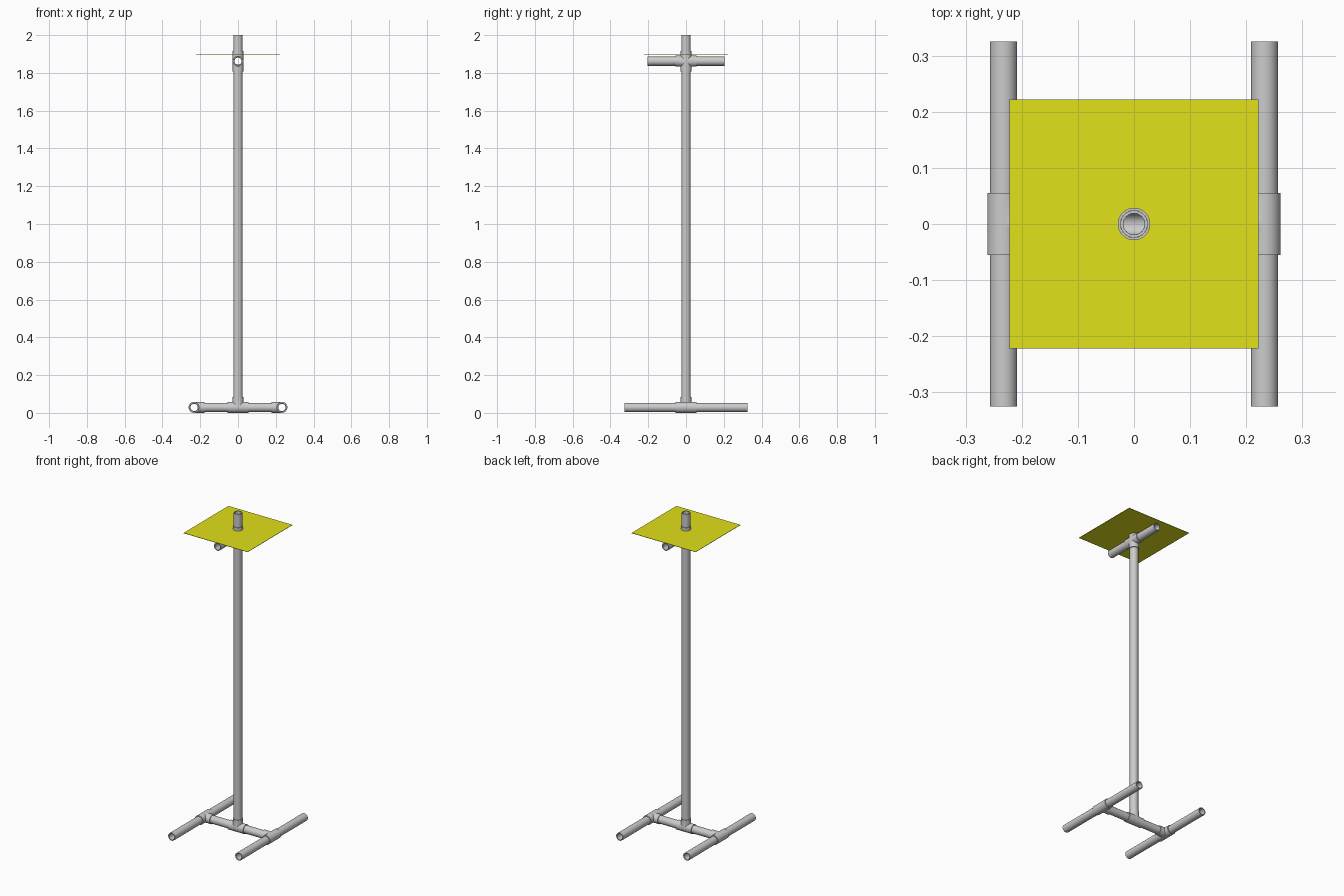
import bpy, bmesh, math
from mathutils import Vector

if "Cube" in bpy.data.objects:
    bpy.data.objects.remove(bpy.data.objects["Cube"])

SIDES = 32
PIPE_R, PIPE_IN = 0.0243, 0.019      # pipe outer / inner radius
FIT_R, FIT_L, STOP = 0.029, 0.055, 0.025   # fitting radius, arm length, pipe stop
BASE_Z, ARM_Z, LEG_X = 0.029, 1.862, 0.2325


def lathe(name, profile, origin, axis, ring=False):
    """Spin (radius, distance) points round an axis; ring closes the profile, else caps the ends."""
    turn = Vector((0, 0, 1)).rotation_difference(Vector(axis))
    bm = bmesh.new()
    loops = []
    for r, d in profile:
        loops.append([bm.verts.new(Vector(origin) + turn @ Vector(
            (r * math.cos(2 * math.pi * i / SIDES), r * math.sin(2 * math.pi * i / SIDES), d)))
            for i in range(SIDES)])
    pairs = list(zip(loops, loops[1:]))
    if ring:
        pairs.append((loops[-1], loops[0]))
    else:
        bm.faces.new(loops[0])
        bm.faces.new(loops[-1])
    for a, b in pairs:
        for i in range(SIDES):
            j = (i + 1) % SIDES
            bm.faces.new((a[i], a[j], b[j], b[i]))
    bmesh.ops.recalc_face_normals(bm, faces=bm.faces)
    mesh = bpy.data.meshes.new(name)
    bm.to_mesh(mesh)
    bm.free()
    ob = bpy.data.objects.new(name, mesh)
    bpy.context.collection.objects.link(ob)
    return ob


def smooth(ob):
    bpy.ops.object.select_all(action='DESELECT')
    ob.select_set(True)
    bpy.context.view_layer.objects.active = ob
    bpy.ops.object.shade_smooth_by_angle(angle=math.radians(30))


def boolean(ob, other, operation):
    mod = ob.modifiers.new(operation.lower(), 'BOOLEAN')
    mod.object, mod.operation, mod.solver = other, operation, 'EXACT'
    bpy.context.view_layer.objects.active = ob
    bpy.ops.object.modifier_apply(modifier=mod.name)
    bpy.data.objects.remove(other)


def pipe(name, origin, axis, start, end):
    smooth(lathe(name, [(PIPE_R, start), (PIPE_R, end), (PIPE_IN, end), (PIPE_IN, start)],
                 origin, axis, ring=True))


def fitting(name, origin, run, branches):
    """Hollow joint: a straight run plus branch sockets, with a stepped bore for the pipes."""
    body = lathe(name, [(FIT_R, -FIT_L), (FIT_R, FIT_L)], origin, run)
    for b in branches:
        boolean(body, lathe("branch", [(FIT_R - 0.0002, 0), (FIT_R - 0.0002, FIT_L)], origin, b), 'UNION')
    s, n, out = PIPE_R + 0.0001, PIPE_IN, FIT_L + 0.01
    boolean(body, lathe("bore", [(s, -out), (s, -STOP), (n, -STOP), (n, STOP), (s, STOP), (s, out)],
                        origin, run), 'DIFFERENCE')
    for b in branches:
        boolean(body, lathe("bore", [(n - 0.0002, 0), (n - 0.0002, STOP), (s, STOP), (s, out)],
                            origin, b), 'DIFFERENCE')
    smooth(body)


X, Y, Z = (1, 0, 0), (0, 1, 0), (0, 0, 1)
base, top = (0, 0, BASE_Z), (0, 0, ARM_Z)

# Base: two feet joined by a cross bar
fitting("base_centre_tee", base, X, [Z])
for side, sx in (("left", -1), ("right", 1)):
    corner = (sx * LEG_X, 0, BASE_Z)
    fitting(side + "_foot_tee", corner, Y, [(-sx, 0, 0)])
    pipe(side + "_base_bar", base, (sx, 0, 0), STOP, LEG_X - STOP)
    for end, sy in (("front", -1), ("back", 1)):
        pipe(f"{side}_{end}_foot", corner, (0, sy, 0), STOP, 0.325)

# Upright and top joint
pipe("upright_post", base, Z, STOP, ARM_Z - STOP - BASE_Z)
fitting("top_cross_joint", top, Z, [(0, -1, 0), (0, 1, 0)])
pipe("front_arm", top, (0, -1, 0), STOP, 0.203)
pipe("back_arm", top, Y, STOP, 0.203)
pipe("top_stub", top, Z, STOP, 2.0 - ARM_Z)

# Thin square plate with a hole for the joint
bpy.ops.mesh.primitive_cube_add(size=1, location=(0, 0, 1.896))
plate = bpy.context.object
plate.name = "square_plate"
plate.scale = (0.444, 0.444, 0.002)
bpy.ops.object.transform_apply(location=False, rotation=False, scale=True)
boolean(plate, lathe("hole", [(0.0285, -0.1), (0.0285, 0.1)], (0, 0, 1.896), Z), 'DIFFERENCE')
yellow = bpy.data.materials.new("yellow")
yellow.diffuse_color = (0.75, 0.75, 0.01, 1)
yellow.use_nodes = True
yellow.node_tree.nodes["Principled BSDF"].inputs["Base Color"].default_value = yellow.diffuse_color
plate.data.materials.clear()
plate.data.materials.append(yellow)
